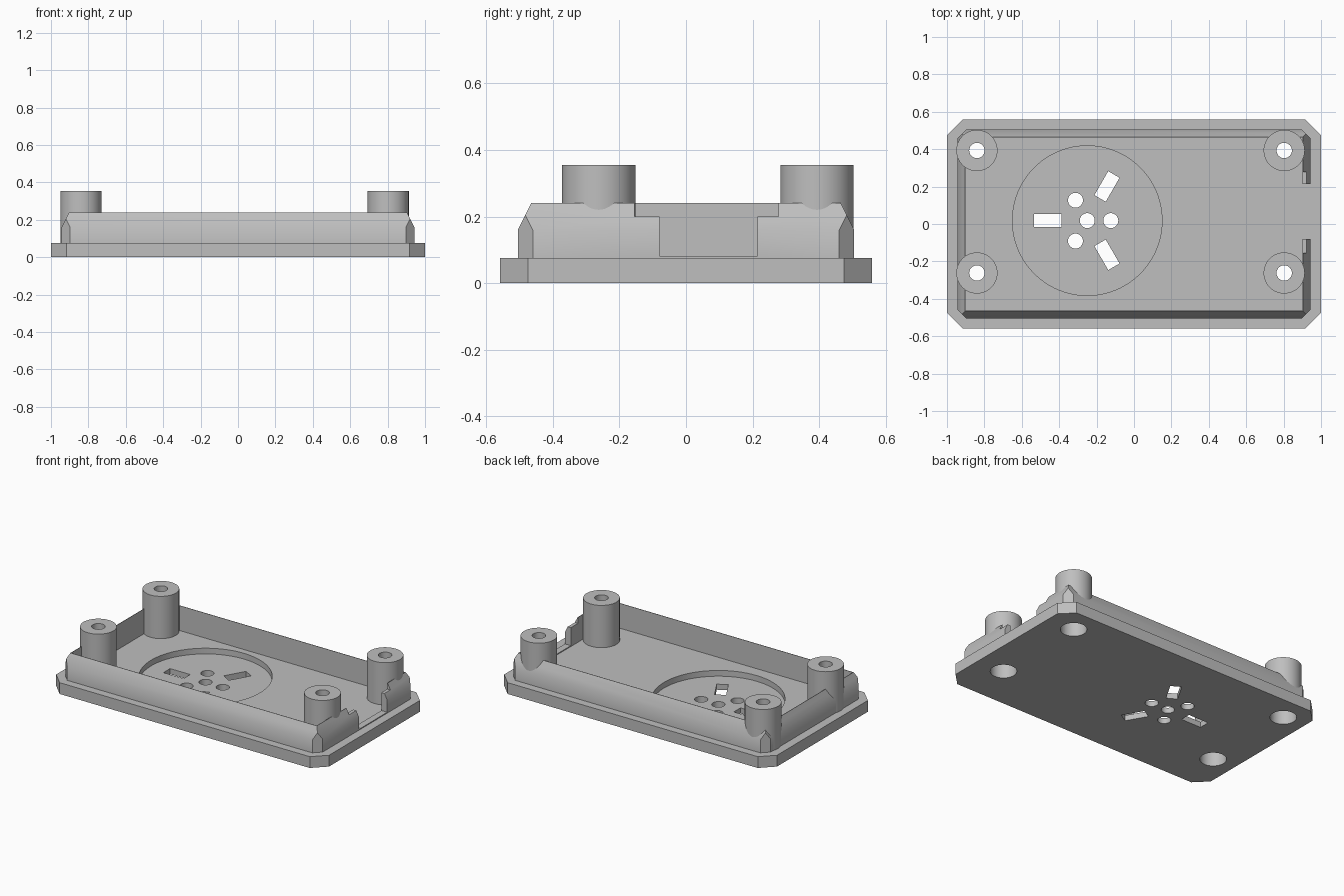
import bpy, bmesh, math
from mathutils import Matrix, Vector

cube = bpy.data.objects.get("Cube")
if cube:
    bpy.data.objects.remove(cube, do_unlink=True)

grey = bpy.data.materials.new("plain grey plastic")
grey.use_nodes = True
COLOR = (0.52, 0.52, 0.52, 1)
grey.diffuse_color = COLOR
grey.node_tree.nodes["Principled BSDF"].inputs["Base Color"].default_value = COLOR


def finish(name, bm):
    bmesh.ops.recalc_face_normals(bm, faces=bm.faces)
    mesh = bpy.data.meshes.new(name)
    bm.to_mesh(mesh)
    bm.free()
    mesh.materials.append(grey)
    ob = bpy.data.objects.new(name, mesh)
    bpy.context.collection.objects.link(ob)
    return ob


def box(name, x0, x1, y0, y1, z0, z1, angle=0, pivot=(0, 0, 0)):
    bm = bmesh.new()
    bmesh.ops.create_cube(bm, size=1)
    bm.transform(Matrix.Translation(((x0 + x1) / 2, (y0 + y1) / 2, (z0 + z1) / 2))
                 @ Matrix.Diagonal((x1 - x0, y1 - y0, z1 - z0, 1)))
    p = Matrix.Translation(pivot)
    bm.transform(p @ Matrix.Rotation(angle, 4, "Z") @ p.inverted())
    return finish(name, bm)


def cylinder(name, x, y, r, z0, z1, sides=64):
    bm = bmesh.new()
    bmesh.ops.create_cone(bm, cap_ends=True, segments=sides, radius1=r, radius2=r,
                          depth=z1 - z0, matrix=Matrix.Translation((x, y, (z0 + z1) / 2)))
    return finish(name, bm)


def stacked(name, rings, corner):
    """Rectangular solid through (half x, half y, z) rings, with its upright corners cut off."""
    bm = bmesh.new()
    loops = [[bm.verts.new((sx * x, sy * y, z)) for sx, sy in ((-1, -1), (1, -1), (1, 1), (-1, 1))]
             for x, y, z in rings]
    bm.faces.new(loops[0])
    bm.faces.new(loops[-1])
    for a, b in zip(loops, loops[1:]):
        for i in range(4):
            j = (i + 1) % 4
            bm.faces.new((a[i], a[j], b[j], b[i]))
    hx, hy = rings[0][:2]
    for sx in (-1, 1):
        for sy in (-1, 1):
            cut = bmesh.ops.bisect_plane(bm, geom=bm.verts[:] + bm.edges[:] + bm.faces[:],
                                         plane_co=Vector((sx * (hx - corner), sy * hy, 0)),
                                         plane_no=Vector((sx, sy, 0)), clear_outer=True)
            edges = [e for e in cut["geom_cut"] if isinstance(e, bmesh.types.BMEdge)]
            bmesh.ops.contextual_create(bm, geom=edges)
    return finish(name, bm)


def subtract(ob, cutters):
    bpy.context.view_layer.objects.active = ob
    for c in cutters:
        mod = ob.modifiers.new("cut", "BOOLEAN")
        mod.operation, mod.solver, mod.object = "DIFFERENCE", "EXACT", c
        bpy.ops.object.modifier_apply(modifier=mod.name)


FLOOR = 0.075

# Base plate, raised rim and screw posts
plate = stacked("base_plate", [(1, 0.558, 0), (1, 0.558, FLOOR)], 0.083)
rim = stacked("rim_wall", [(0.943, 0.505, 0.06), (0.943, 0.505, 0.16), (0.903, 0.465, 0.24)], 0.045)
spots = [(x, y) for x in (-0.84, 0.803) for y in (-0.262, 0.393)]
posts = [cylinder("screw_post_%d" % (i + 1), x, y, 0.11, 0.06, 0.355)
         for i, (x, y) in enumerate(spots)]

# Open interior and the stepped opening in the left wall
rim_cuts = [
    box("interior_cutter", -0.9, 0.9, -0.462, 0.462, 0, 0.5),
    box("relief_cutter", 0.85, 1.1, -0.155, 0.277, 0.2, 0.5),
    box("opening_cutter", 0.85, 1.1, -0.08, 0.215, 0.081, 0.5),
]
subtract(rim, rim_cuts)

# Screw bores, with wide head recesses from underneath
bores = []
for x, y in spots:
    bores.append(cylinder("bore_cutter", x, y, 0.041, -0.1, 0.5, 40))
    bores.append(cylinder("head_cutter", x, y, 0.08, -0.1, 0.25, 48))
for i, post in enumerate(posts):
    subtract(post, bores[2 * i:2 * i + 2])
subtract(rim, bores)
subtract(plate, bores)

# Round recess with its ring of holes and slots
cx, cy = -0.25, 0.018
grille = [cylinder("recess_cutter", cx, cy, 0.4, 0.037, 0.3, 96),
          cylinder("hole_cutter", cx, cy, 0.04, -0.1, 0.3, 40)]
for k in range(3):
    a = k * math.tau / 3
    grille.append(cylinder("hole_cutter", cx + 0.126 * math.cos(a), cy + 0.126 * math.sin(a),
                           0.04, -0.1, 0.3, 40))
    grille.append(box("slot_cutter", cx - 0.285, cx - 0.137, cy - 0.035, cy + 0.035,
                      -0.1, 0.3, a, (cx, cy, 0)))
subtract(plate, grille)

for c in rim_cuts + bores + grille:
    bpy.data.objects.remove(c, do_unlink=True)

# Smooth rounded faces, keep hard edges
bpy.ops.object.select_all(action="DESELECT")
for ob in [plate, rim] + posts:
    ob.select_set(True)
bpy.context.view_layer.objects.active = plate
bpy.ops.object.shade_smooth_by_angle(angle=math.radians(30))
